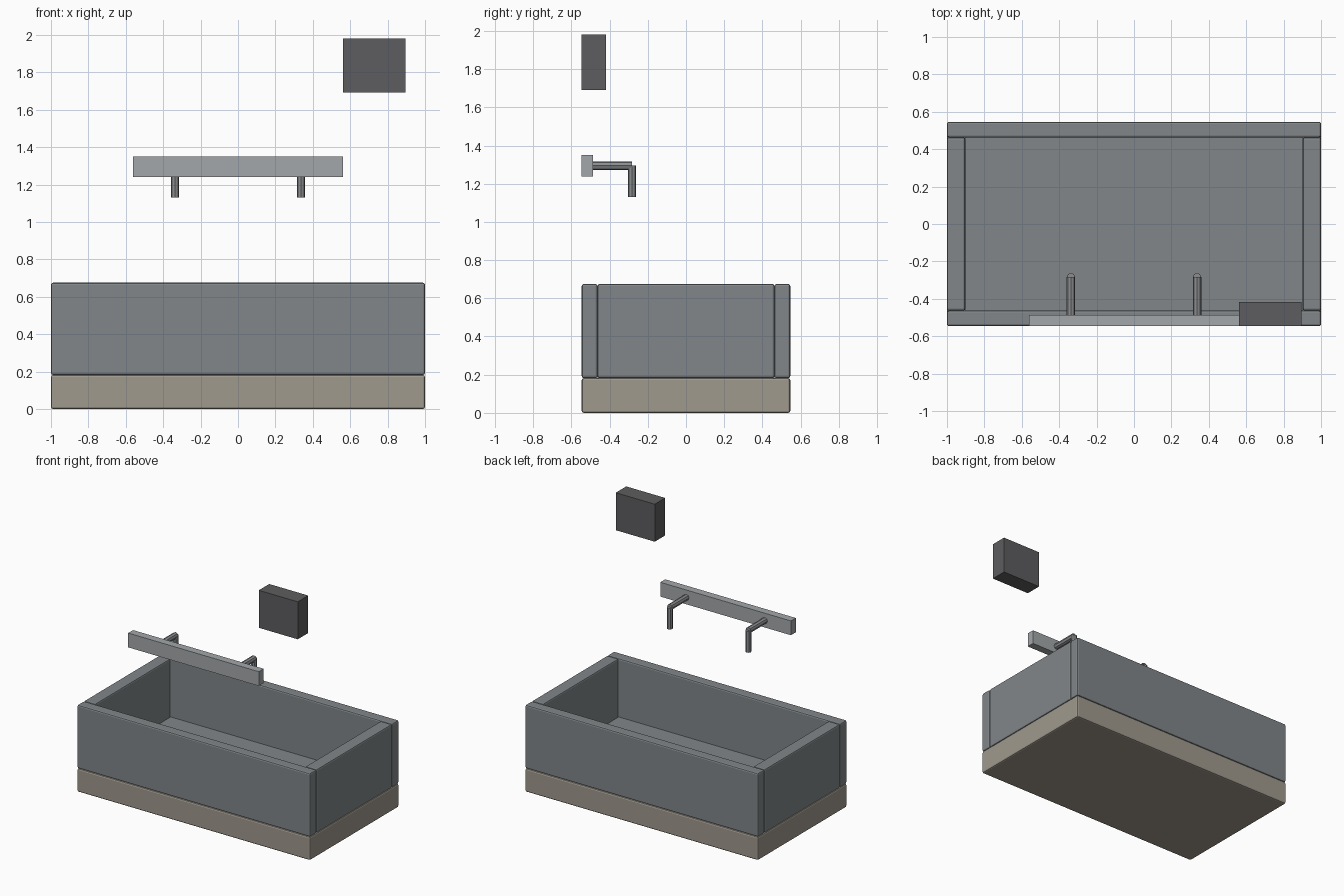
import bpy
from mathutils import Vector

if "Cube" in bpy.data.objects:
    bpy.data.objects.remove(bpy.data.objects["Cube"])


def material(name, rgb):
    m = bpy.data.materials.new(name)
    m.diffuse_color = (*rgb, 1)
    m.use_nodes = True
    m.node_tree.nodes["Principled BSDF"].inputs["Base Color"].default_value = m.diffuse_color
    return m


WALL = material("slate_panel", (0.22, 0.24, 0.25))
BASE = material("warm_stone", (0.35, 0.32, 0.27))
STEEL = material("light_metal", (0.37, 0.39, 0.40))
PIPE = material("pipe_metal", (0.26, 0.27, 0.28))
DARK = material("dark_casing", (0.11, 0.11, 0.115))


def box(name, lo, hi, mat, bevel=0):
    lo, hi = Vector(lo), Vector(hi)
    bpy.ops.mesh.primitive_cube_add(size=1, location=(lo + hi) / 2)
    o = bpy.context.object
    o.name = name
    o.scale = hi - lo
    bpy.ops.object.transform_apply(location=False, rotation=False, scale=True)
    o.data.materials.append(mat)
    if bevel:
        b = o.modifiers.new("soft_edges", "BEVEL")
        b.width = bevel
        b.segments = 2
    return o


def pipe(name, a, b, radius, mat):
    a, b = Vector(a), Vector(b)
    bpy.ops.mesh.primitive_cylinder_add(vertices=8, radius=radius,
                                        depth=(b - a).length, location=(a + b) / 2)
    o = bpy.context.object
    o.name = name
    o.rotation_euler = (b - a).to_track_quat("Z", "Y").to_euler()
    o.data.materials.append(mat)
    return o


X, Y = 1.0, 0.546        # outer half sizes
JX, JY = 0.902, 0.463    # inner faces of the walls
Z0, Z1 = 0.182, 0.675    # wall bottom and top
BEV = 0.011

# Plinth and tub floor
box("plinth", (-X, -Y, 0), (X, Y, Z0), BASE, BEV)
box("tub_floor", (-JX, -JY, Z0), (JX, JY, 0.222), WALL)

# Long walls and end walls
box("front_wall", (-X, -Y, Z0), (X, -JY, Z1), WALL, BEV)
box("back_wall", (-X, JY, Z0), (X, Y, Z1), WALL, BEV)
box("left_wall", (-X, -JY, Z0), (-JX, JY, Z1), WALL, BEV)
box("right_wall", (JX, -JY, Z0), (X, JY, Z1), WALL, BEV)

# Spout rail with two downturned spouts
box("spout_rail", (-0.561, -Y, 1.239), (0.561, -0.486, 1.35), STEEL)
for side, x in (("left", -0.337), ("right", 0.337)):
    pipe(side + "_spout_arm", (x, -0.486, 1.294), (x, -0.283, 1.294), 0.0228, PIPE)
    pipe(side + "_spout_drop", (x, -0.283, 1.13), (x, -0.283, 1.294), 0.0215, PIPE)

# Control box
box("control_box", (0.561, -Y, 1.691), (0.896, -0.418, 1.982), DARK)
